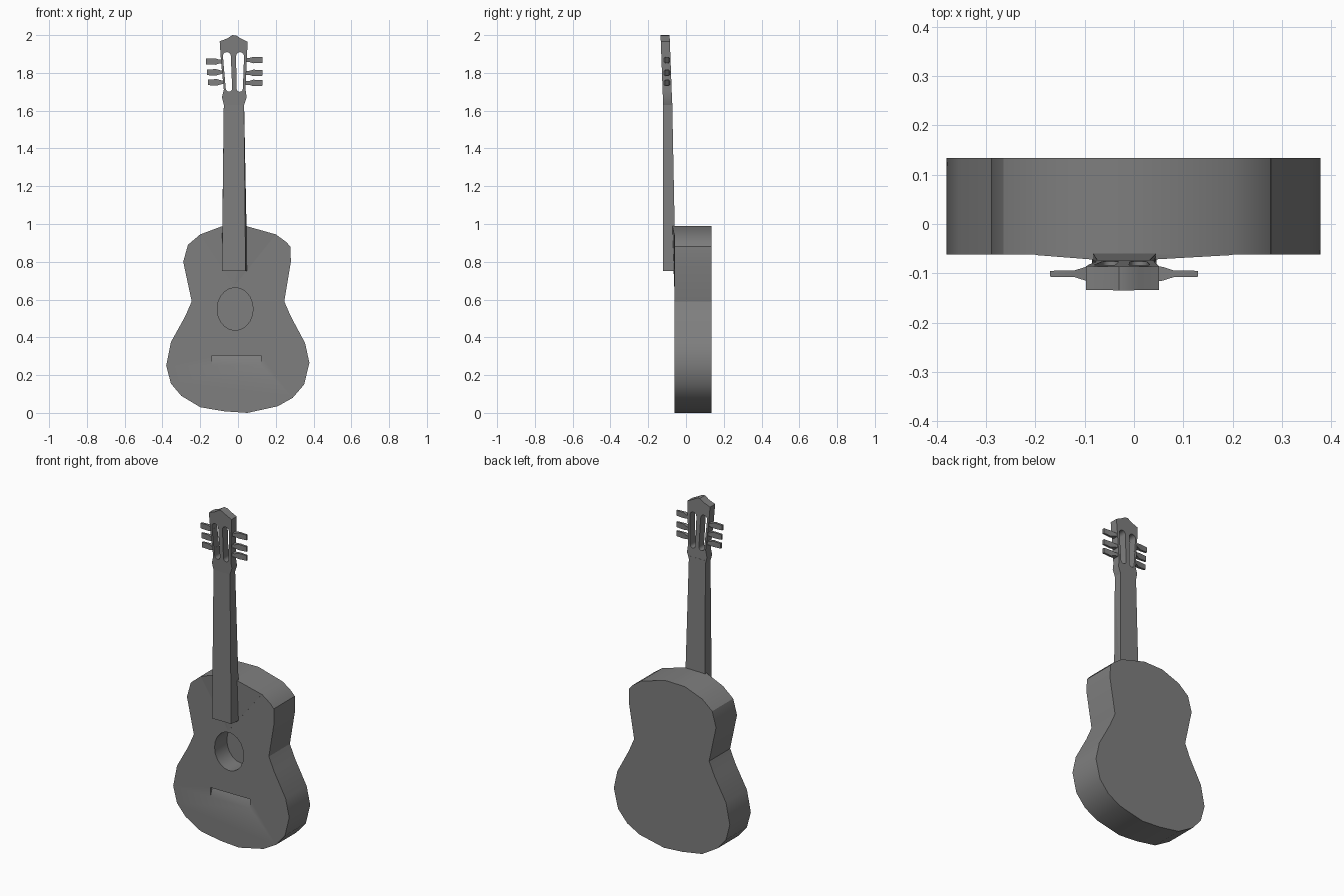
import bpy, bmesh, math
from mathutils import Vector

cube = bpy.data.objects.get("Cube")
if cube:
    bpy.data.objects.remove(cube, do_unlink=True)

grey = bpy.data.materials.new("plain grey")
grey.use_nodes = True
COLOUR = (0.21, 0.21, 0.21, 1)
grey.diffuse_color = COLOUR
grey.node_tree.nodes["Principled BSDF"].inputs["Base Color"].default_value = COLOUR


def finish(name, bm):
    bmesh.ops.recalc_face_normals(bm, faces=bm.faces)
    mesh = bpy.data.meshes.new(name)
    bm.to_mesh(mesh)
    bm.free()
    mesh.materials.append(grey)
    obj = bpy.data.objects.new(name, mesh)
    bpy.context.collection.objects.link(obj)
    return obj


def prism(name, outline, y0, y1):
    """Extrude an (x, z) outline from y0 to y1."""
    bm = bmesh.new()
    face = bm.faces.new([bm.verts.new((x, y0, z)) for x, z in outline])
    ext = bmesh.ops.extrude_face_region(bm, geom=[face])["geom"]
    bmesh.ops.translate(bm, vec=(0, y1 - y0, 0),
                        verts=[v for v in ext if isinstance(v, bmesh.types.BMVert)])
    return finish(name, bm)


def hull(name, points):
    bm = bmesh.new()
    for p in points:
        bm.verts.new(p)
    bmesh.ops.convex_hull(bm, input=bm.verts)
    bmesh.ops.dissolve_limit(bm, angle_limit=0.01, verts=bm.verts, edges=bm.edges)
    return finish(name, bm)


def activate(obj):
    bpy.ops.object.select_all(action='DESELECT')
    obj.select_set(True)
    bpy.context.view_layer.objects.active = obj


def cut(obj, cutter):
    mod = obj.modifiers.new("cut", 'BOOLEAN')
    mod.operation, mod.solver, mod.object = 'DIFFERENCE', 'EXACT', cutter
    activate(obj)
    bpy.ops.object.modifier_apply(modifier=mod.name)
    bpy.data.objects.remove(cutter, do_unlink=True)


def smooth(obj, degrees):
    activate(obj)
    bpy.ops.object.shade_smooth_by_angle(angle=math.radians(degrees))


def ring(cx, cz, rx, rz, n):
    return [(cx + rx * math.cos(math.tau * i / n), cz + rz * math.sin(math.tau * i / n))
            for i in range(n)]


# Body with waisted outline
FRONT, BACK = -0.062, 0.134
body = prism("body", [
    (.05, 0), (.21, .035), (.29, .08), (.35, .15), (.378, .265), (.355, .37),
    (.28, .51), (.245, .59), (.28, .8), (.277, .88), (.255, .905), (.2, .945),
    (.04, .99), (-.085, .988), (-.2, .945), (-.265, .89), (-.29, .8),
    (-.245, .59), (-.28, .51), (-.355, .375), (-.38, .25), (-.355, .155),
    (-.3, .09), (-.2, .03), (-.07, .008)], FRONT, BACK)

# Sound hole, a blind well in the front
cut(body, prism("hole_cutter", ring(-.015, .55, .095, .113, 20), FRONT - .05, FRONT + .115))

# Bridge recess, deepest along its top edge
cut(body, hull("bridge_cutter", [(x, y, z) for x in (-.137, .123) for y, z in (
    (FRONT - .02, .305), (FRONT + .02, .305), (FRONT, .25), (FRONT - .02, .25))]))
smooth(body, 32)

# Slight swell of the front under the neck
hull("front_swell", [(x, y, z) for x, z, rise in (
    (.2, .945, .001), (.04, .99, .01), (-.085, .988, .01), (-.2, .945, .001),
    (-.02, .67, .001)) for y in (FRONT - rise, FRONT + .005)])

# Tapered neck, its back embedded in the body
hull("neck", [
    (-.085, -.121, .75), (.04, -.121, .75), (-.085, -.06, .75), (.047, -.06, .75),
    (-.083, -.06, .985), (.045, -.06, .985), (-.083, -.072, 1), (.044, -.072, 1),
    (-.075, -.121, 1.65), (.032, -.121, 1.65), (-.075, -.073, 1.65), (.032, -.073, 1.65)])

# Slotted headstock, leaning forward
head = prism("headstock", [
    (-.075, 1.63), (.032, 1.63), (.046, 1.67), (.04, 1.71), (.046, 1.86),
    (.051, 1.965), (.01, 1.985), (-.01, 1.998), (-.03, 2), (-.055, 1.983),
    (-.097, 1.967), (-.09, 1.86), (-.075, 1.71), (-.085, 1.67)], -.121, -.073)


def slot(bottom, top, low_half, high_half):
    """Rounded slot outline between two end points."""
    arc = [math.pi * i / 6 for i in range(7)]
    upper = [(top + high_half * math.cos(a), 1.89 + .02 * math.sin(a)) for a in arc]
    lower = [(bottom - low_half * math.cos(a), 1.718 - .018 * math.sin(a)) for a in arc]
    return upper + lower


cut(head, prism("slot_cutter", slot(-.048, -.059, .017, .021), -.3, .1))
cut(head, prism("slot_cutter", slot(.009, .011, .017, .021), -.3, .1))
for v in head.data.vertices:
    v.co.y -= .013 * (v.co.z - 1.63) / .35
smooth(head, 32)


# Tuning pegs: slim flared shaft, then a flat paddle
def peg(name, side, root, z):
    bm = bmesh.new()
    loops = []
    for out, hy, hz in ((-.012, .016, .01), (.008, .014, .01), (.03, .007, .017), (.08, .006, .015)):
        loops.append([bm.verts.new((root + side * out, -.101 + sy * hy, z + sz * hz))
                      for sy, sz in ((-1, -1), (1, -1), (1, 1), (-1, 1))])
    for a, b in zip(loops, loops[1:]):
        for i in range(4):
            j = (i + 1) % 4
            bm.faces.new((a[i], a[j], b[j], b[i]))
    bm.faces.new(loops[0])
    bm.faces.new(loops[-1])
    smooth(finish(name, bm), 30)


for i, (zr, zl) in enumerate(((1.86, 1.868), (1.803, 1.8), (1.75, 1.747))):
    peg(f"right_peg_{i + 1}", -1, -.09 + .005 * i, zr)
    peg(f"left_peg_{i + 1}", 1, .05, zl)
